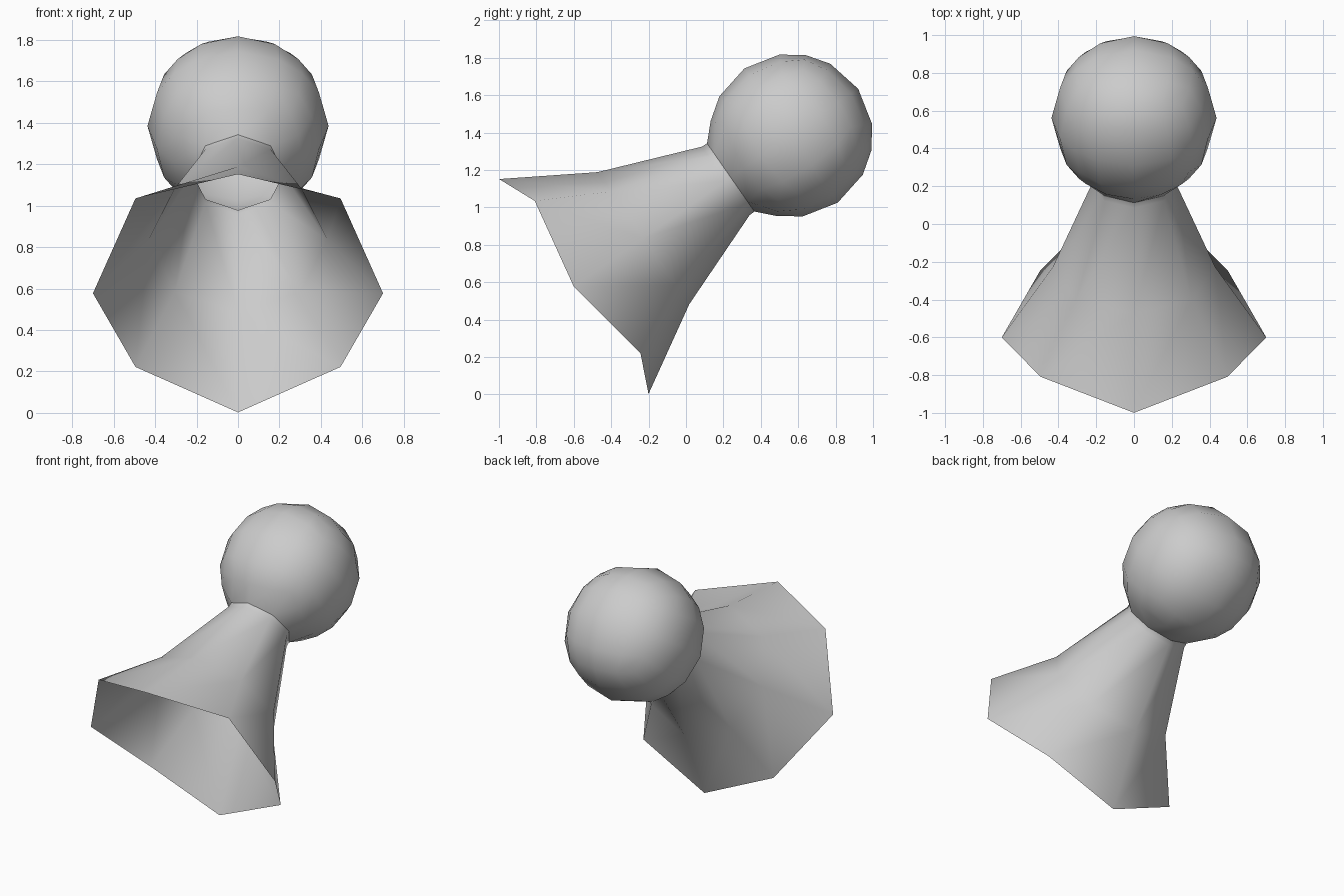
import bpy, bmesh
from math import sin, cos, pi, atan2
from mathutils import Matrix, Vector

if "Cube" in bpy.data.objects:
    bpy.data.objects.remove(bpy.data.objects["Cube"])

# Shared axis: from the horn mouth up and back to the ball
TILT = Matrix.Translation((0, -0.6, 0.577)) @ Matrix.Rotation(-atan2(0.82, 0.57), 4, 'X')
BALL_R, BALL_T = 0.437, 1.415
NECK_R, NECK_T = 0.222, 1.022


def finish(bm, name):
    bmesh.ops.recalc_face_normals(bm, faces=bm.faces)
    bm.transform(TILT)
    mesh = bpy.data.meshes.new(name)
    bm.to_mesh(mesh)
    bm.free()
    mesh.shade_smooth()
    obj = bpy.data.objects.new(name, mesh)
    bpy.context.collection.objects.link(obj)
    return obj


# Flared eight-sided horn, open at the mouth, with a notched rim
bm = bmesh.new()
rings = []
for radius, t, notch in [(0.70, 0, 0.09), (0.43, 0.453, 0), (0.223, 0.99, 0), (NECK_R, NECK_T, 0)]:
    rings.append([bm.verts.new((radius * cos(i * pi / 4), radius * sin(i * pi / 4),
                                t + notch * (i % 2))) for i in range(8)])
for a, b in zip(rings, rings[1:]):
    for i in range(8):
        j = (i + 1) % 8
        bm.faces.new((a[i], a[j], b[j], b[i]))
finish(bm, "horn")

# Ball: rounded cube grid, opened where it meets the neck
bm = bmesh.new()
bmesh.ops.create_cube(bm, size=2)
bmesh.ops.subdivide_edges(bm, edges=bm.edges[:], cuts=3, use_grid_fill=True)
hole = []
for f in bm.faces:
    c = f.calc_center_median()
    if c.z < -0.99 and abs(c.x) < 0.5 and abs(c.y) < 0.5:
        hole.append(f)
bmesh.ops.delete(bm, geom=hole, context='FACES')
for v in bm.verts:
    x, y, z = v.co
    if z < -0.99 and abs(x) < 0.6 and abs(y) < 0.6:
        d = Vector((x, y, 0)).normalized() * NECK_R
        v.co = (d.x, d.y, NECK_T)
    else:
        v.co = v.co.normalized() * BALL_R + Vector((0, 0, BALL_T))
finish(bm, "ball")
